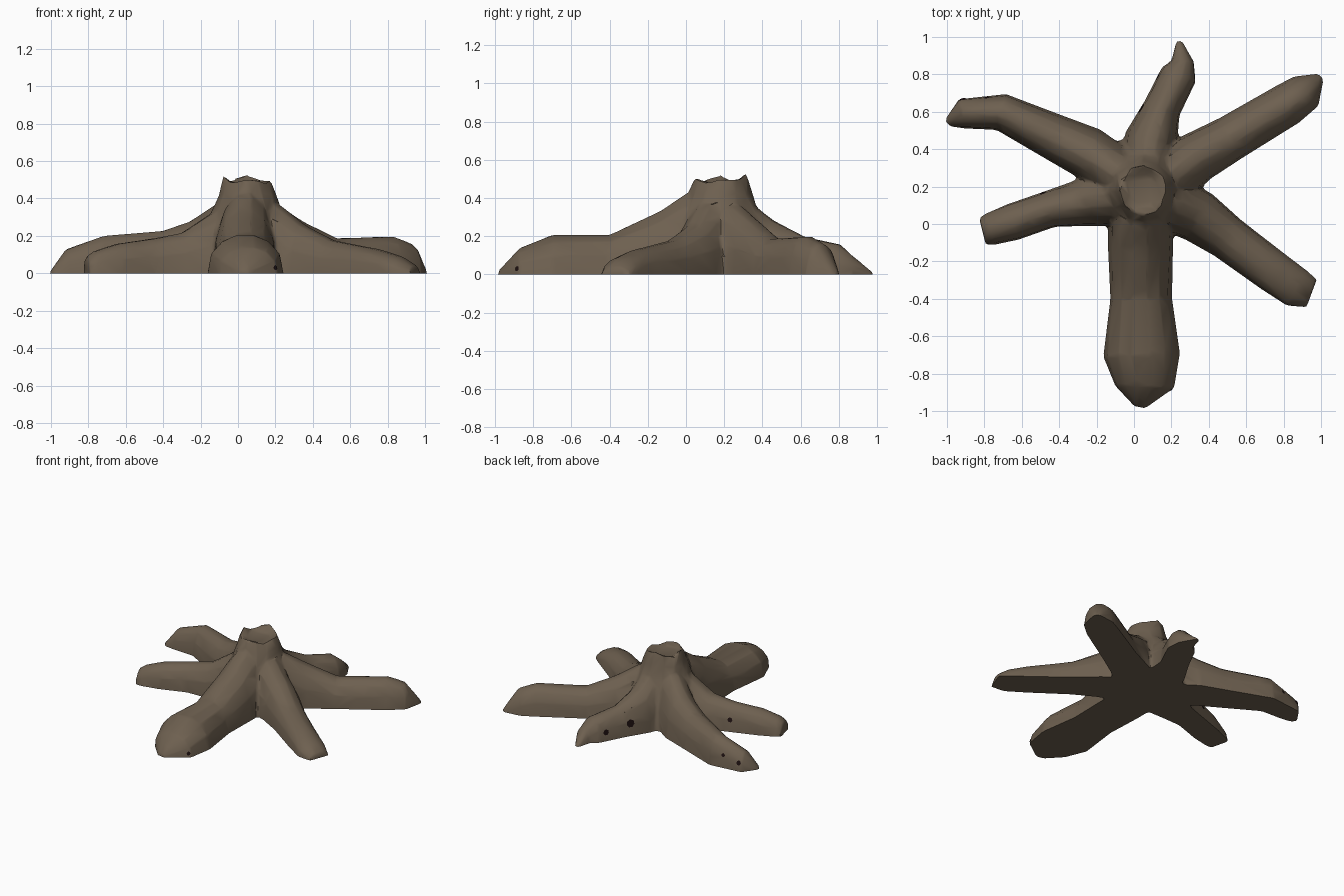
import bpy
import bmesh
import math
import random
from mathutils import Vector
from mathutils.bvhtree import BVHTree

random.seed(4)
if "Cube" in bpy.data.objects:
    bpy.data.objects.remove(bpy.data.objects["Cube"])

CENTRE = (0.05, 0.18)
BELOW = -0.1      # everything is built a little below ground, then cut flat


def make_material(name, colour):
    mat = bpy.data.materials.new(name)
    mat.use_nodes = True
    mat.diffuse_color = (*colour, 1)
    mat.node_tree.nodes["Principled BSDF"].inputs["Base Color"].default_value = (*colour, 1)
    return mat


bark = make_material("brown bark", (0.155, 0.117, 0.08))
hollow = make_material("dark knot", (0.012, 0.005, 0.005))


def make_object(name, bm, mat):
    mesh = bpy.data.meshes.new(name)
    bm.to_mesh(mesh)
    bm.free()
    mesh.materials.append(mat)
    obj = bpy.data.objects.new(name, mesh)
    bpy.context.collection.objects.link(obj)
    return obj


def loft(bm, rings):
    """Skin a list of equal-length point rings and cap both ends."""
    loops = [[bm.verts.new(p) for p in ring] for ring in rings]
    for a, b in zip(loops, loops[1:]):
        for i in range(len(a)):
            j = (i + 1) % len(a)
            bm.faces.new((a[i], a[j], b[j], b[i]))
    bm.faces.new(loops[0][::-1])
    bm.faces.new(loops[-1])


def add_root(bm, stations, sides=7):
    """Arched root through (x, y, half width, height) stations."""
    stations = [(*CENTRE, 0.13, 0.42)] + stations
    rings = []
    for i, (x, y, width, height) in enumerate(stations):
        before = Vector(stations[max(i - 1, 0)][:2])
        after = Vector(stations[min(i + 1, len(stations) - 1)][:2])
        along = (after - before).normalized()
        across = Vector((-along.y, along.x))
        ring = []
        for k in range(sides + 1):
            angle = math.pi * k / sides
            # the arch is slightly uneven, like worn wood
            reach = width * math.cos(angle) * random.uniform(0.97, 1.03)
            lift = height * math.sin(angle) ** 0.85
            ring.append((x + across.x * reach, y + across.y * reach, lift))
        for point in (ring[-1], ring[0]):
            ring.append((point[0], point[1], BELOW))
        rings.append(ring)
    loft(bm, rings)


bm = bmesh.new()

# Front root
add_root(bm, [(0.035, 0, 0.17, 0.43), (0.035, -0.13, 0.17, 0.34),
              (0.035, -0.4, 0.165, 0.21), (0.04, -0.7, 0.2, 0.21),
              (0.055, -0.87, 0.16, 0.14), (0.03, -0.98, 0.03, 0.02)])
# Front left root
add_root(bm, [(0.22, 0.1, 0.15, 0.37), (0.35, 0.04, 0.14, 0.26),
              (0.5, -0.07, 0.12, 0.18), (0.75, -0.26, 0.115, 0.13),
              (0.87, -0.34, 0.11, 0.09), (0.95, -0.37, 0.08, 0.04)])
# Back left root
add_root(bm, [(0.22, 0.27, 0.15, 0.36), (0.34, 0.36, 0.14, 0.28),
              (0.52, 0.46, 0.12, 0.19), (0.82, 0.64, 0.115, 0.2),
              (0.92, 0.71, 0.1, 0.16), (1, 0.79, 0.02, 0.01)])
# Back root
add_root(bm, [(0.08, 0.32, 0.14, 0.4), (0.09, 0.45, 0.14, 0.29),
              (0.15, 0.62, 0.1, 0.2), (0.24, 0.8, 0.1, 0.16),
              (0.26, 0.87, 0.06, 0.1), (0.24, 0.98, 0.015, 0.01)])
# Back right root
add_root(bm, [(-0.1, 0.28, 0.14, 0.38), (-0.25, 0.38, 0.14, 0.28),
              (-0.4, 0.45, 0.125, 0.23), (-0.71, 0.6, 0.1, 0.205),
              (-0.92, 0.59, 0.08, 0.13), (-1, 0.54, 0.02, 0.01)])
# Front right root
add_root(bm, [(-0.12, 0.13, 0.14, 0.34), (-0.3, 0.11, 0.12, 0.22),
              (-0.45, 0.08, 0.1, 0.19), (-0.65, 0.01, 0.1, 0.16),
              (-0.77, -0.03, 0.085, 0.12), (-0.81, -0.04, 0.075, 0.09)])

# Trunk with a jagged, sunken top
SIDES = 12
jag = [0, 0, 0.01, 0.035, 0.01, -0.01, 0.025, 0, -0.01, 0.01, 0, -0.02]
profile = [(0.31, BELOW), (0.29, 0.05), (0.25, 0.18), (0.2, 0.32),
           (0.165, 0.42), (0.13, 0.5), (0.085, 0.475)]
rings = []
for level, (radius, z) in enumerate(profile):
    ring = []
    for k in range(SIDES):
        angle = math.tau * k / SIDES
        r = radius * random.uniform(0.95, 1.05)
        rise = jag[k] if level == len(profile) - 2 else 0
        ring.append((CENTRE[0] + r * math.cos(angle) * 0.95,
                     CENTRE[1] + r * math.sin(angle), z + rise))
    rings.append(ring)
loft(bm, rings)
bmesh.ops.recalc_face_normals(bm, faces=bm.faces[:])
stump = make_object("stump_with_roots", bm, bark)

# Fuse the parts into one carved skin with soft creases
remesh = stump.modifiers.new("fuse", "REMESH")
remesh.mode = "VOXEL"
remesh.voxel_size = 0.013
soften = stump.modifiers.new("soften", "SMOOTH")
soften.iterations = 4
reduce = stump.modifiers.new("reduce", "DECIMATE")
reduce.ratio = 0.04
bpy.context.view_layer.update()
fused = bpy.data.meshes.new_from_object(
    stump.evaluated_get(bpy.context.evaluated_depsgraph_get()))
stump.modifiers.clear()

# Cut the underside flat at the ground
bm = bmesh.new()
bm.from_mesh(fused)
bmesh.ops.bisect_plane(bm, geom=bm.verts[:] + bm.edges[:] + bm.faces[:],
                       plane_co=(0, 0, 0), plane_no=(0, 0, 1), clear_inner=True)
rim = [e for e in bm.edges if e.is_boundary]
bmesh.ops.holes_fill(bm, edges=rim, sides=0)
bmesh.ops.recalc_face_normals(bm, faces=bm.faces[:])
for face in bm.faces:
    face.material_index = 0
surface = BVHTree.FromBMesh(bm)
bm.to_mesh(stump.data)
bm.free()
if not stump.data.materials:
    stump.data.materials.append(bark)

bpy.ops.object.select_all(action="DESELECT")
stump.select_set(True)
bpy.context.view_layer.objects.active = stump
bpy.ops.object.shade_smooth_by_angle(angle=math.radians(35))

# Small dark knots lying on the bark
knots = [(0.0, 0.64, 0.1, 0.03), (0.1, 0.8, 0.07, 0.022),
         (-0.92, 0.72, 0.07, 0.018), (-0.8, 0.75, 0.12, 0.014),
         (-0.5, 0.2, 0.1, 0.018), (0.24, -0.93, 0.04, 0.014)]
bm = bmesh.new()
for x, y, z, size in knots:
    spot, normal, _, _ = surface.find_nearest(Vector((x, y, z)))
    turn = normal.to_track_quat("Z", "Y").to_matrix().to_4x4()
    turn.translation = spot + normal * 0.004
    bmesh.ops.create_circle(bm, cap_ends=True, segments=7, radius=size, matrix=turn)
make_object("bark_knots", bm, hollow)
